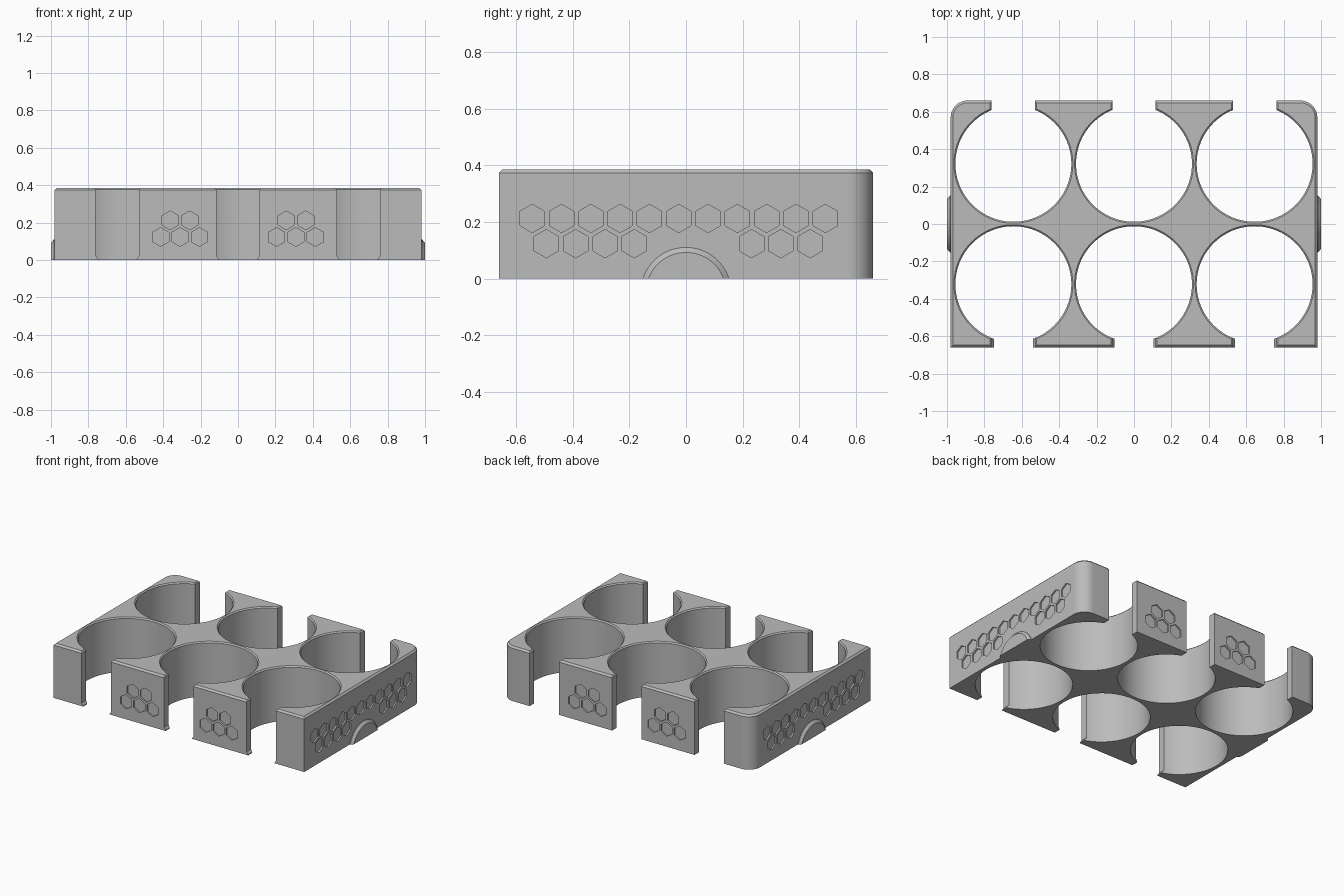
import bpy
import bmesh
from math import sin, cos, pi, asin, radians

if "Cube" in bpy.data.objects:
    bpy.data.objects.remove(bpy.data.objects["Cube"])

WX, WY, H = 0.98, 0.66, 0.385      # half width, half depth, height
HOLE_R, SLOT_W, CH = 0.31, 0.116, 0.008
COLUMNS = (-0.645, 0, 0.645)

grey = bpy.data.materials.new("plain grey")
grey.use_nodes = True
grey.diffuse_color = (0.5, 0.5, 0.5, 1)
grey.node_tree.nodes["Principled BSDF"].inputs["Base Color"].default_value = grey.diffuse_color


def loft(bm, rings):
    """Closed solid through rings of equal point count."""
    rows = [[bm.verts.new(p) for p in ring] for ring in rings]
    n = len(rows[0])
    faces = [bm.faces.new(rows[0]), bm.faces.new(rows[-1])]
    for a, b in zip(rows, rows[1:]):
        for i in range(n):
            j = (i + 1) % n
            faces.append(bm.faces.new((a[i], a[j], b[j], b[i])))
    bmesh.ops.recalc_face_normals(bm, faces=faces)


def finish(bm, name):
    mesh = bpy.data.meshes.new(name)
    bm.to_mesh(mesh)
    bm.free()
    mesh.materials.append(grey)
    obj = bpy.data.objects.new(name, mesh)
    bpy.context.collection.objects.link(obj)
    return obj


def select(obj):
    bpy.ops.object.select_all(action='DESELECT')
    obj.select_set(True)
    bpy.context.view_layer.objects.active = obj


def cut(target, bm):
    """Subtract the solid in bm from target."""
    cutter = finish(bm, "cutter")
    cutter.hide_render = True
    mod = target.modifiers.new("cut", 'BOOLEAN')
    mod.operation = 'DIFFERENCE'
    mod.solver = 'EXACT'
    mod.object = cutter
    select(target)
    bpy.ops.object.modifier_apply(modifier=mod.name)
    bpy.data.objects.remove(cutter)


def outline(inset, z):
    """Plan outline: square front corners, rounded back corners."""
    x, y, r = WX - inset, WY - inset, 0.09 - inset
    pts = [(-x, -y, z), (x, -y, z)]
    for cx, start in ((x - r, 0), (r - x, pi / 2)):
        for i in range(13):
            a = start + i * pi / 24
            pts.append((cx + r * cos(a), y - r + r * sin(a), z))
    return pts


# Tray block with a chamfered top rim
bm = bmesh.new()
loft(bm, [outline(0, 0), outline(0, H - 0.012), outline(0.012, H)])
tray = finish(bm, "tray")

# Round through holes, chamfered at the top
for x in COLUMNS:
    for y in (-0.322, 0.322):
        bm = bmesh.new()
        profile = ((HOLE_R, -0.1), (HOLE_R, H - CH), (HOLE_R + CH, H), (HOLE_R + CH, H + 0.1))
        loft(bm, [[(x + r * cos(i * pi / 48), y + r * sin(i * pi / 48), z)
                   for i in range(96)] for r, z in profile])
        cut(tray, bm)

# Open slots; the front ones leave small flared feet
for x in COLUMNS:
    for side in (-1, 1):
        foot = 0.012 if side < 0 else 0
        w = SLOT_W
        half = [(w - foot, -0.1), (w - foot, 0.006), (w, 0.022),
                (w, H - CH), (w + CH, H), (w + CH, H + 0.1)]
        section = half + [(-u, z) for u, z in reversed(half)]
        bm = bmesh.new()
        loft(bm, [[(x + u, side * y, z) for u, z in section] for y in (0.45, 0.8)])
        cut(tray, bm)


def hexagon(bm, u, z, face, side, r=0.05):
    """Shallow hexagonal pocket on a side ('x') or end ('y') wall."""
    wall = WX if face == 'x' else WY
    rings = []
    for d in (wall - 0.01, wall + 0.05):
        ring = [(u + r * sin(i * pi / 3), z + r * cos(i * pi / 3)) for i in range(6)]
        rings.append([(side * d, p, q) if face == 'x' else (p, side * d, q) for p, q in ring])
    loft(bm, rings)


# Honeycomb pockets on all four walls
STEP, LOW, HIGH = 0.1035, 0.123, 0.212
bm = bmesh.new()
for side in (-1, 1):
    for i in range(11):
        hexagon(bm, -0.543 + i * STEP, HIGH, 'x', side)
    for i in (0, 1, 2, 3, 7, 8, 9):
        hexagon(bm, -0.493 + i * STEP, LOW, 'x', side)
    for centre in (-0.31, 0.31):
        for k in (-1, 0, 1):
            hexagon(bm, centre + k * STEP, LOW, 'y', side)
        for k in (-0.5, 0.5):
            hexagon(bm, centre + k * STEP, HIGH, 'y', side)
cut(tray, bm)


def arc(x, r, drop=0.05):
    """Circle segment standing on the ground, centre below it."""
    a0 = asin(drop / r)
    return [(x, r * cos(a), r * sin(a) - drop)
            for a in (a0 + i * (pi - 2 * a0) / 32 for i in range(33))]


# Low rounded side tabs with a chamfered rim
parts = [tray]
for side, name in ((1, "left_tab"), (-1, "right_tab")):
    bm = bmesh.new()
    loft(bm, [arc(side * 0.975, 0.16), arc(side * 0.984, 0.16), arc(side, 0.142)])
    parts.append(finish(bm, name))

for obj in parts:
    select(obj)
    bpy.ops.object.shade_smooth_by_angle(angle=radians(25))
